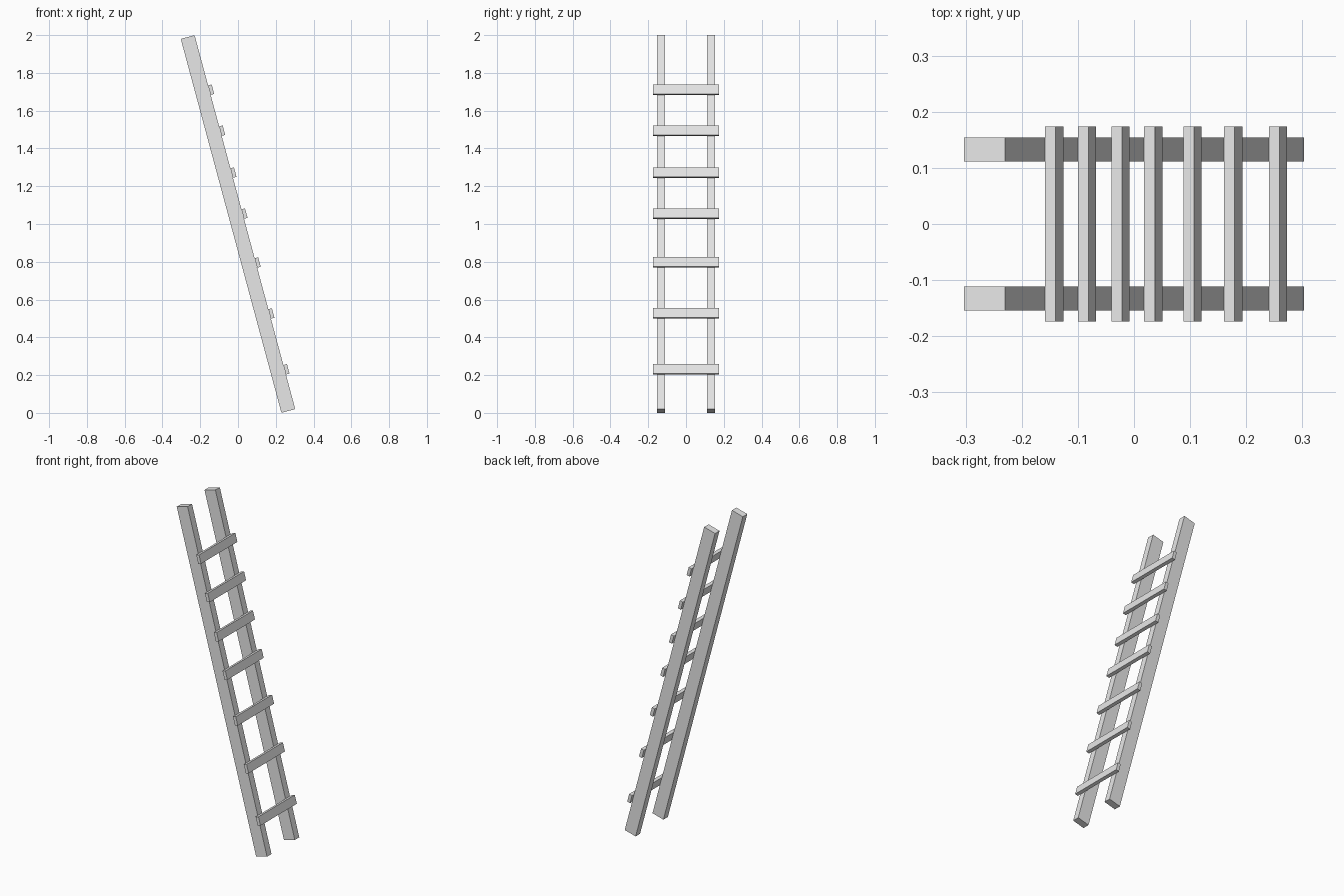
import bpy
from math import radians, sin, cos
from mathutils import Matrix

if "Cube" in bpy.data.objects:
    bpy.data.objects.remove(bpy.data.objects["Cube"], do_unlink=True)

LEAN = radians(15.07)
RAIL_LENGTH, RAIL_DEPTH, RAIL_WIDTH = 2.05, 0.0757, 0.0425
RUNG_HEIGHT, RUNG_DEPTH, RUNG_LENGTH = 0.052, 0.0195, 0.348

# Plain grey for the whole ladder
grey = bpy.data.materials.new("plain_grey")
grey.use_nodes = True
colour = (0.8, 0.8, 0.8, 1)
grey.diffuse_color = colour
grey.node_tree.nodes["Principled BSDF"].inputs["Base Color"].default_value = colour

# Ladder frame: local z runs along the rails, local x out of the rung side
frame = Matrix.Translation((0, 0, 1)) @ Matrix.Rotation(-LEAN, 4, "Y")


def plank(name, centre, size):
    bpy.ops.mesh.primitive_cube_add(size=1)
    obj = bpy.context.object
    obj.name = name
    obj.data.transform(frame @ Matrix.Translation(centre) @ Matrix.Diagonal((*size, 1)))
    obj.data.materials.append(grey)
    return obj


# Two side rails
for name, side in (("back_rail", 1), ("front_rail", -1)):
    plank(name, (0, side * 0.133, 0), (RAIL_DEPTH, RAIL_WIDTH, RAIL_LENGTH))

# Rungs nailed on the face of the rails, unevenly spaced
out = RAIL_DEPTH / 2 + RUNG_DEPTH / 2
for i, top in enumerate((0.258, 0.554, 0.824, 1.083, 1.300, 1.522, 1.739)):
    along = (top - 1 - (out + RUNG_DEPTH / 2) * sin(LEAN)) / cos(LEAN) - RUNG_HEIGHT / 2
    plank(f"rung_{i + 1}", (out, 0, along), (RUNG_DEPTH, RUNG_LENGTH, RUNG_HEIGHT))
